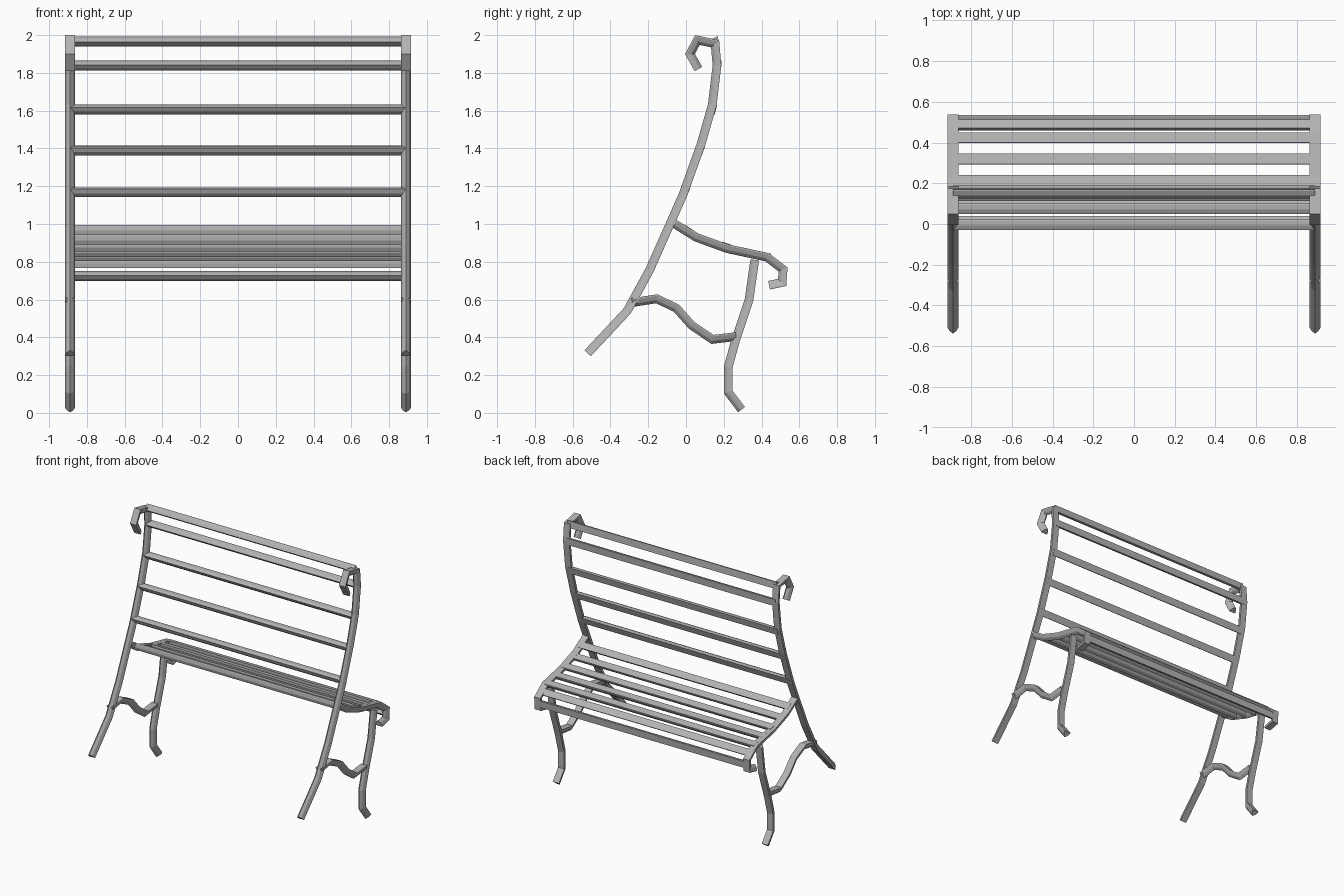
import bpy
import bmesh
from math import cos, sin, radians
from mathutils import Vector

cube = bpy.data.objects.get("Cube")
if cube:
    bpy.data.objects.remove(cube, do_unlink=True)

# Single grey metal finish
metal = bpy.data.materials.new("grey_metal")
metal.use_nodes = True
grey = (0.45, 0.45, 0.45, 1.0)
metal.diffuse_color = grey
metal.node_tree.nodes["Principled BSDF"].inputs["Base Color"].default_value = grey

# Bar section: flat face on one side, ridge on the other (across, outward)
HALF = [(0.026, 0.022), (0.026, 0.014), (0.017, -0.008)]
SECTION = HALF + [(0, -0.024)] + [(-a, b) for a, b in reversed(HALF)]
RAIL_X = 0.889


def loft(name, rings):
    """Skin a row of equal rings and cap both ends."""
    bm = bmesh.new()
    loops = [[bm.verts.new(p) for p in ring] for ring in rings]
    n = len(SECTION)
    for a, b in zip(loops, loops[1:]):
        for i in range(n):
            j = (i + 1) % n
            bm.faces.new((a[i], a[j], b[j], b[i]))
    bm.faces.new(loops[0])
    bm.faces.new(loops[-1])
    bmesh.ops.recalc_face_normals(bm, faces=bm.faces)
    mesh = bpy.data.meshes.new(name)
    bm.to_mesh(mesh)
    bm.free()
    mesh.materials.append(metal)
    obj = bpy.data.objects.new(name, mesh)
    bpy.context.collection.objects.link(obj)
    return obj


def bent_bar(name, path, x):
    """Sweep the section along a side path with mitred bends."""
    pts = [Vector(p) for p in path]
    dirs = [(b - a).normalized() for a, b in zip(pts, pts[1:])]
    rings = []
    for i, p in enumerate(pts):
        d0, d1 = dirs[max(i - 1, 0)], dirs[min(i, len(dirs) - 1)]
        t = (d0 + d1).normalized()
        normal = Vector((-t.y, t.x)) / max(t.dot(d0), 0.6)
        rings.append([(x + a, p.x + normal.x * b, p.y + normal.y * b) for a, b in SECTION])
    return loft(name, rings)


def slat(name, y, z, angle):
    """Straight bar across the bench, flat face turned to the angle."""
    c, s = cos(radians(angle)), sin(radians(angle))
    ring = [(y + b * c - a * s, z + b * s + a * c) for a, b in SECTION]
    return loft(name, [[(x, v, w) for v, w in ring] for x in (-0.89, 0.89)])


# Side frame paths as (y, z)
FRAME = {
    "back_rail": [(0.065, 1.82), (0.02, 1.9), (0.06, 1.975), (0.155, 1.955), (0.165, 1.84),
                  (0.14, 1.63), (0.08, 1.42), (-0.015, 1.155), (-0.19, 0.76),
                  (-0.31, 0.54), (-0.52, 0.315)],
    "seat_rail": [(-0.065, 1.005), (0.055, 0.93), (0.22, 0.87), (0.43, 0.825),
                  (0.515, 0.76), (0.51, 0.69), (0.44, 0.675)],
    "front_leg": [(0.365, 0.81), (0.335, 0.6), (0.265, 0.39), (0.225, 0.245),
                  (0.225, 0.11), (0.295, 0.018)],
    "stretcher": [(-0.285, 0.585), (-0.155, 0.605), (-0.05, 0.555), (0.03, 0.465),
                  (0.14, 0.39), (0.265, 0.405)],
}
for side, x in (("left", RAIL_X), ("right", -RAIL_X)):
    for part, path in FRAME.items():
        bent_bar(f"{side}_{part}", path, x)

# Backrest slats
BACK = [(0.15, 1.965, 5), (0.165, 1.84, -3), (0.137, 1.61, -14),
        (0.072, 1.395, -20), (-0.007, 1.175, -22)]
for i, place in enumerate(BACK):
    slat(f"back_slat_{i + 1}", *place)

# Seat slats, following the curve of the seat rail
SEAT = [(0.005, 0.963, 57), (0.1, 0.913, 69), (0.208, 0.878, 72), (0.315, 0.85, 78),
        (0.42, 0.827, 76), (0.478, 0.787, 52), (0.512, 0.725, -4)]
for i, place in enumerate(SEAT):
    slat(f"seat_slat_{i + 1}", *place)
